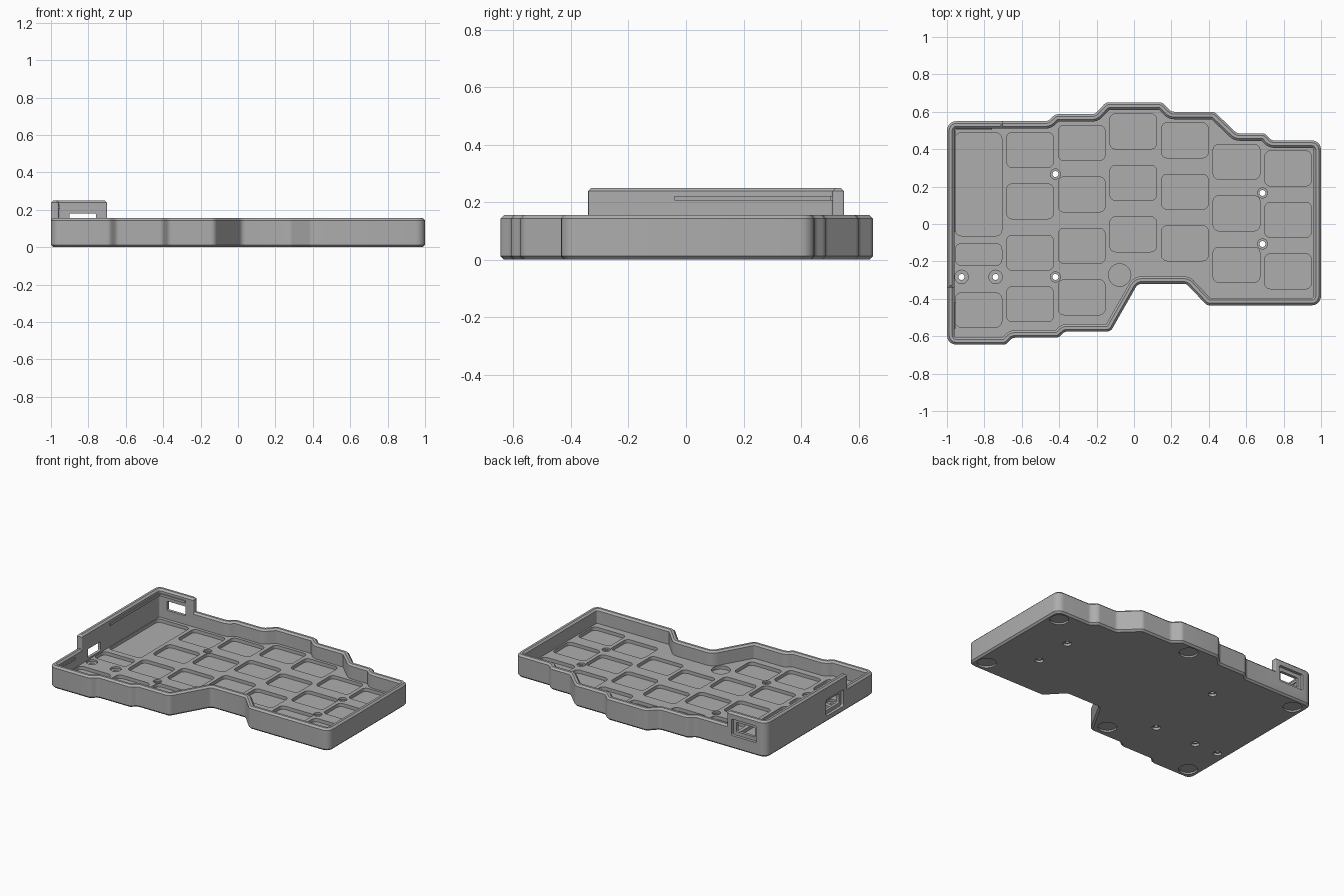
import bpy, bmesh, math
from mathutils import Matrix, Vector

cube = bpy.data.objects.get("Cube")
if cube:
    bpy.data.objects.remove(cube, do_unlink=True)

WALL, RIM, TOP, FLOOR, POCKET, CH = 0.04, 0.155, 0.25, 0.055, 0.032, 0.012

grey = bpy.data.materials.new("matte grey")
grey.use_nodes = True
grey.diffuse_color = (0.42, 0.42, 0.42, 1)
grey.node_tree.nodes["Principled BSDF"].inputs["Base Color"].default_value = grey.diffuse_color


def outline(corners, inset=0.0, seg=5):
    """Counter-clockwise (x, y, radius) corners, moved inward and filleted."""
    out = []
    for i, (x, y, r) in enumerate(corners):
        p = Vector((x, y))
        d1 = (p - Vector(corners[i - 1][:2])).normalized()
        d2 = (Vector(corners[(i + 1) % len(corners)][:2]) - p).normalized()
        n1, n2 = Vector((-d1.y, d1.x)), Vector((-d2.y, d2.x))
        p = p + inset * (n1 + n2) / (1 + n1.dot(n2))
        turn = math.atan2(d1.x * d2.y - d1.y * d2.x, d1.dot(d2))
        side = math.copysign(1, turn)
        r = max(0.006, r - side * inset)
        centre = p - d1 * r * math.tan(abs(turn) / 2) + side * n1 * r
        for k in range(seg + 1):
            out.append(centre + Matrix.Rotation(turn * k / seg, 2) @ (-side * n1 * r))
    return out


def rect(cx, cy, w, h, r):
    return [(cx + sx * w / 2, cy + sy * h / 2, r)
            for sx, sy in ((-1, -1), (1, -1), (1, 1), (-1, 1))]


def circle(x, y, r, n=24):
    return [Vector((x + r * math.cos(math.tau * k / n), y + r * math.sin(math.tau * k / n)))
            for k in range(n)]


def stack(bm, layers, matrix=Matrix()):
    """Closed solid lofted through (ring, z) layers."""
    rings = [[bm.verts.new(matrix @ Vector((p.x, p.y, z))) for p in ring] for ring, z in layers]
    for a, b in zip(rings, rings[1:]):
        for i in range(len(a)):
            j = (i + 1) % len(a)
            bm.faces.new((a[i], a[j], b[j], b[i]))
    bm.faces.new(rings[0][::-1])
    bm.faces.new(rings[-1])


def finish(bm, name):
    bmesh.ops.recalc_face_normals(bm, faces=bm.faces)
    mesh = bpy.data.meshes.new(name)
    bm.to_mesh(mesh)
    bm.free()
    mesh.materials.append(grey)
    obj = bpy.data.objects.new(name, mesh)
    bpy.context.collection.objects.link(obj)
    return obj


def activate(obj):
    bpy.ops.object.select_all(action='DESELECT')
    obj.select_set(True)
    bpy.context.view_layer.objects.active = obj


# Tray: staggered outline, chamfered rim and hollow interior
edge = [(-1, 0.55), (-0.46, 0.55), (-0.42, 0.587), (-0.21, 0.587), (-0.15, 0.65),
        (0.15, 0.65), (0.2, 0.6), (0.43, 0.6), (0.55, 0.485), (0.7, 0.485),
        (0.735, 0.447), (1, 0.447), (1, -0.435), (0.39, -0.435), (0.28, -0.32),
        (0.02, -0.32), (-0.125, -0.575), (-0.37, -0.575), (-0.405, -0.608),
        (-0.65, -0.608), (-0.685, -0.645), (-1, -0.645)]
tray_edge = [(x, y, 0.05 if abs(x) == 1 else 0.035) for x, y in reversed(edge)]
bm = bmesh.new()
stack(bm, [(outline(tray_edge, d), z) for d, z in (
    (CH, 0), (0, CH), (0, RIM - CH), (CH, RIM), (WALL - CH, RIM),
    (WALL, RIM - CH), (WALL, FLOOR))])
tray = finish(bm, "tray")

# Raised L-shaped guard around the controller corner
guard_edge = [(-1, 0.55, 0.05), (-1, -0.34, 0.006), (WALL - 1, -0.34, 0.006),
              (WALL - 1, 0.55 - WALL, 0.01), (-0.7, 0.55 - WALL, 0.006), (-0.7, 0.55, 0.006)]
bm = bmesh.new()
stack(bm, [(outline(guard_edge, d), z) for d, z in (
    (0, RIM - CH), (0, TOP - CH), (CH, TOP))])
guard = finish(bm, "raised_guard")

# Cutters: key pockets in the floor
bm = bmesh.new()


def pocket(cx, cy, w, h):
    ring = outline(rect(cx, cy, w, h, 0.03))
    stack(bm, [(ring, POCKET), (ring, FLOOR + 0.005)])


columns = [(0.396, 4), (0.433, 4), (0.495, 3), (0.447, 3), (0.332, 3), (0.297, 3)]
for col, (top, rows) in enumerate(columns):
    for row in range(rows):
        pocket(-0.556 + 0.276 * col, top - 0.275 * row, 0.25, 0.187)
for cy, h in ((0.212, 0.55), (-0.163, 0.115), (-0.46, 0.182)):
    pocket(-0.831, cy, 0.248, h)
ring = circle(-0.077, -0.273, 0.06)
stack(bm, [(ring, POCKET), (ring, FLOOR + 0.005)])

# Cutters: stepped screw holes
for x, y, r in ((-0.42, 0.267, 0.027), (-0.42, -0.283, 0.027), (0.687, 0.166, 0.027),
                (0.687, -0.107, 0.027), (-0.922, -0.283, 0.036), (-0.74, -0.283, 0.036)):
    stack(bm, [(circle(x, y, rad), z) for rad, z in (
        (0.027, -0.01), (0.027, 0.016), (0.016, 0.016),
        (0.016, 0.042), (r, 0.042), (r, FLOOR + 0.005))])

# Cutters: shallow foot recesses underneath
for x, y in ((0.92, 0.365), (0.92, -0.345), (0.03, 0.57),
             (-0.91, 0.465), (-0.18, -0.475), (-0.91, -0.555)):
    ring = circle(x, y, 0.06, 32)
    stack(bm, [(ring, -0.01), (ring, 0.012)])

# Cutters: connector ports with a recessed surround
into_back = Matrix.Translation((-0.83, 0.56, 0.148)) @ Matrix.Rotation(math.pi / 2, 4, 'X')
into_side = (Matrix.Translation((-1.01, -0.205, 0.098))
             @ Matrix(((0, 0, 1), (1, 0, 0), (0, 1, 0))).to_4x4())
for matrix in (into_back, into_side):
    surround = rect(0, 0, 0.192, 0.114, 0.012)
    stack(bm, [(outline(surround, d), z) for d, z in (
        (0, 0), (0, 0.03), (0.025, 0.03), (0.025, 0.07))], matrix)
cutter = finish(bm, "cutters")
cutter.hide_render = True

for obj in (tray, guard):
    mod = obj.modifiers.new("openings", 'BOOLEAN')
    mod.operation, mod.solver, mod.object = 'DIFFERENCE', 'EXACT', cutter
    activate(obj)
    bpy.ops.object.modifier_apply(modifier=mod.name)
    bpy.ops.object.shade_smooth_by_angle(angle=math.radians(25))
bpy.data.objects.remove(cutter, do_unlink=True)


# Small snap ridges on the inner walls
def ridge(name, lo, hi):
    bm = bmesh.new()
    bmesh.ops.create_cube(bm, size=1)
    lo, hi = Vector(lo), Vector(hi)
    for v in bm.verts:
        v.co = (lo + hi) / 2 + v.co * (hi - lo)
    return finish(bm, name)


ridge("side_ridge", (-0.97, -0.04, 0.205), (-0.952, 0.51, 0.222))
ridge("back_ridge", (-0.96, 0.502, 0.205), (-0.76, 0.52, 0.222))
ridge("lower_side_ridge", (-0.97, -0.56, 0.115), (-0.952, -0.42, 0.13))
